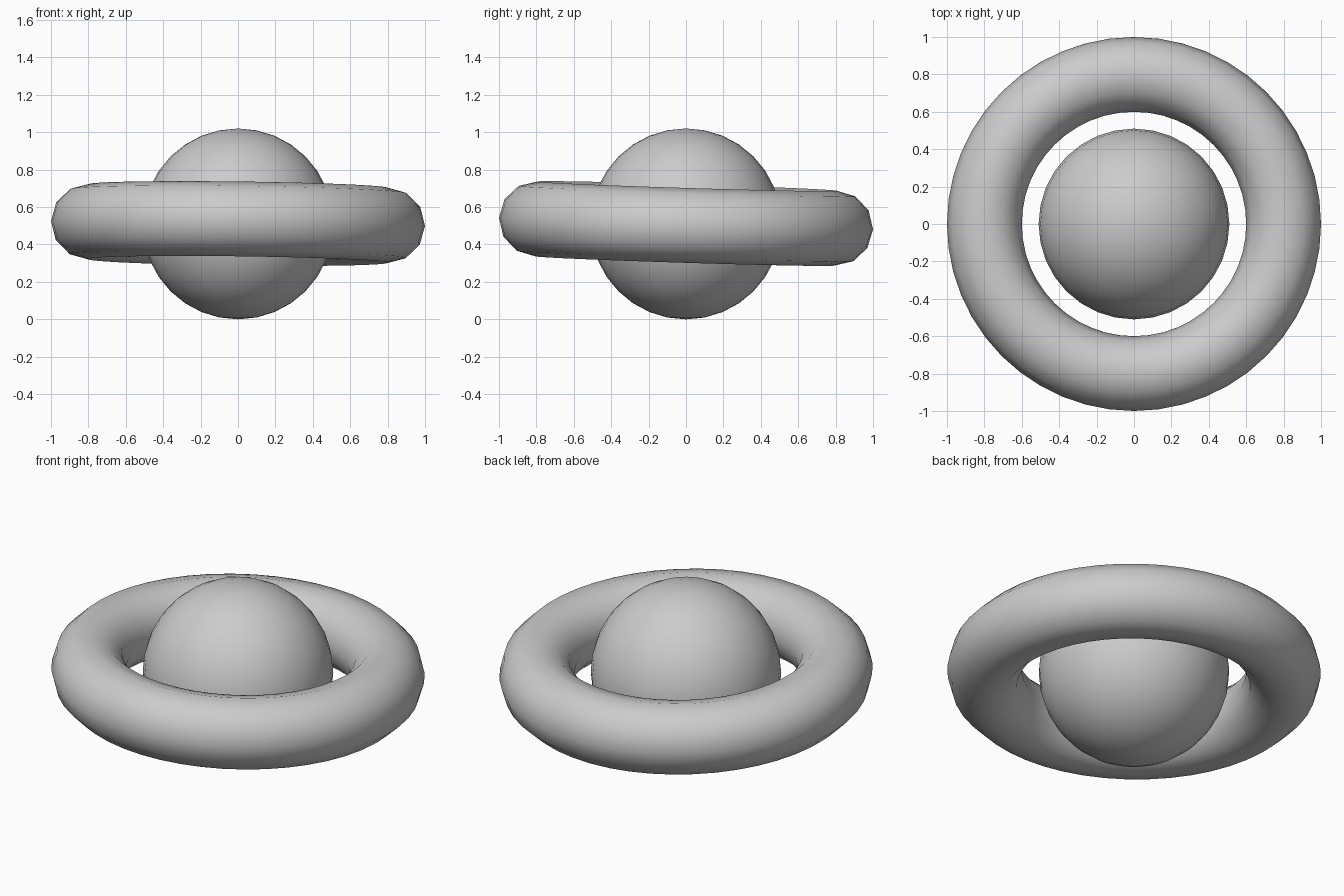
import bpy

if "Cube" in bpy.data.objects:
    bpy.data.objects.remove(bpy.data.objects["Cube"])

# Central ball
bpy.ops.mesh.primitive_uv_sphere_add(segments=32, ring_count=16, radius=0.51,
                                     location=(0, 0, 0.51))
ball = bpy.context.object
ball.name = "ball"
bpy.ops.object.shade_smooth()

# Surrounding ring, slightly tilted
bpy.ops.mesh.primitive_torus_add(major_segments=48, minor_segments=12,
                                 major_radius=0.8, minor_radius=0.2,
                                 location=(0, 0, 0.512),
                                 rotation=(-0.031, 0.0125, 0))
ring = bpy.context.object
ring.name = "ring"
bpy.ops.object.shade_smooth()
